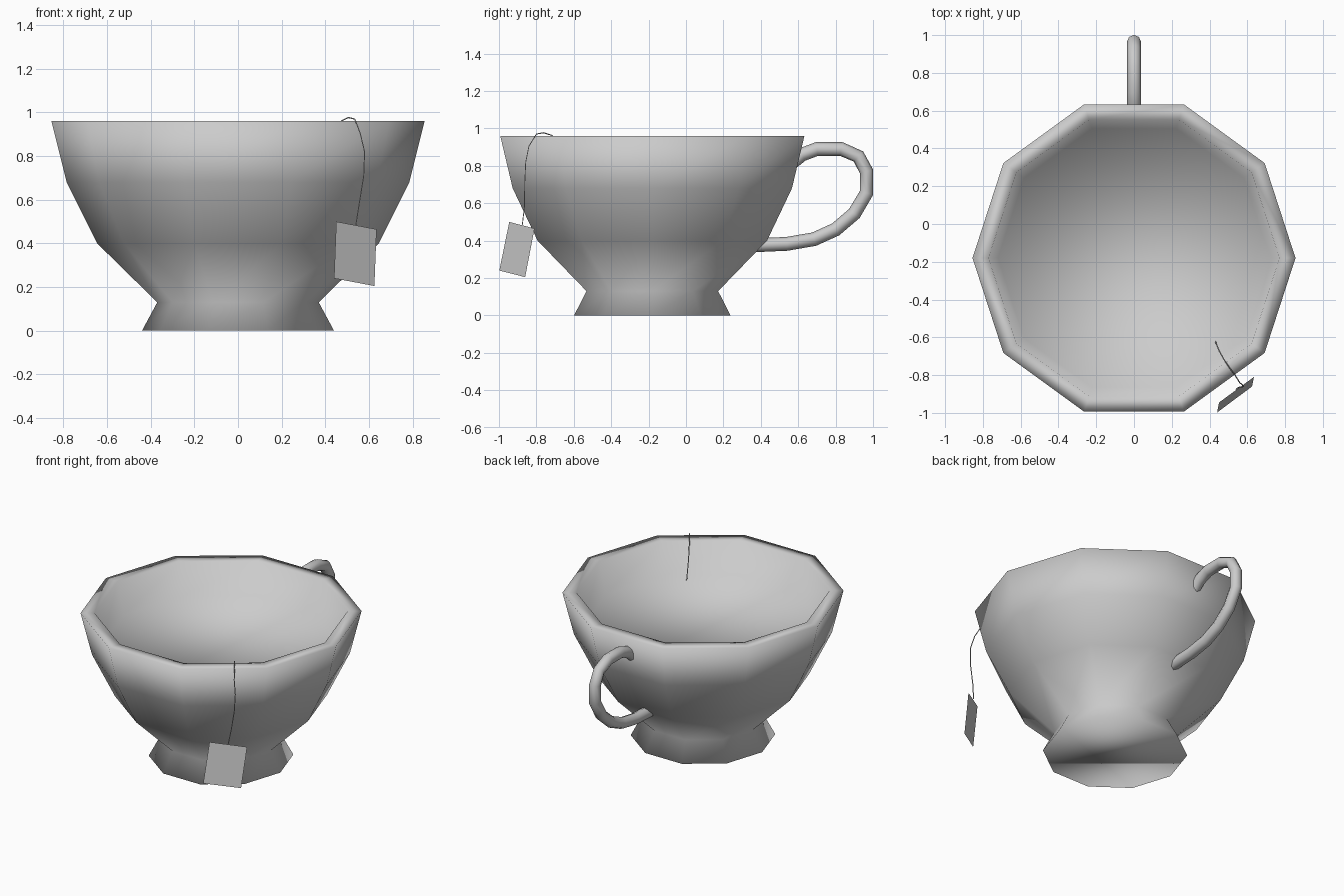
import bpy, bmesh
from math import cos, sin, pi

if "Cube" in bpy.data.objects:
    bpy.data.objects.remove(bpy.data.objects["Cube"])

SIDES = 10
CENTRE_Y = -0.18


def make_object(name, bm, smooth=True):
    mesh = bpy.data.meshes.new(name)
    for f in bm.faces:
        f.smooth = smooth
    bm.to_mesh(mesh)
    bm.free()
    obj = bpy.data.objects.new(name, mesh)
    bpy.context.collection.objects.link(obj)
    return obj


def lathe(name, profile):
    """Closed ten-sided solid from (radius, z) points, capped at both ends."""
    bm = bmesh.new()
    rings = [[bm.verts.new((r * cos(2 * pi * i / SIDES),
                            CENTRE_Y + r * sin(2 * pi * i / SIDES), z))
              for i in range(SIDES)] for r, z in profile]
    for a, b in zip(rings, rings[1:]):
        for i in range(SIDES):
            j = (i + 1) % SIDES
            bm.faces.new((a[i], a[j], b[j], b[i]))
    bm.faces.new(rings[0][::-1])
    bm.faces.new(rings[-1])
    bmesh.ops.recalc_face_normals(bm, faces=bm.faces)
    return make_object(name, bm)


def tube(name, points, radius, bevel_resolution):
    """Round tube along a polyline, converted to a mesh."""
    curve = bpy.data.curves.new(name + "_path", "CURVE")
    curve.dimensions = "3D"
    curve.bevel_depth = radius
    curve.bevel_resolution = bevel_resolution
    curve.use_fill_caps = True
    spline = curve.splines.new("POLY")
    spline.points.add(len(points) - 1)
    for p, co in zip(spline.points, points):
        p.co = (*co, 1)
    path = bpy.data.objects.new(name + "_path", curve)
    bpy.context.collection.objects.link(path)
    bpy.context.view_layer.update()
    mesh = bpy.data.meshes.new_from_object(
        path.evaluated_get(bpy.context.evaluated_depsgraph_get()))
    bpy.data.objects.remove(path)
    mesh.shade_smooth()
    obj = bpy.data.objects.new(name, mesh)
    bpy.context.collection.objects.link(obj)
    return obj


# Cup: flared foot, bowl, thick rim, inner wall down to the drink surface
lathe("cup", [(0.44, 0), (0.37, 0.13), (0.645, 0.40), (0.785, 0.68),
              (0.855, 0.96), (0.77, 0.96), (0.72, 0.75)])

# Handle: loop at the back, ends sunk into the cup wall
handle = [(0.57, 0.82), (0.62, 0.86), (0.70, 0.89), (0.83, 0.89),
          (0.922, 0.85), (0.965, 0.77), (0.965, 0.655), (0.90, 0.545),
          (0.80, 0.46), (0.685, 0.408), (0.54, 0.383), (0.36, 0.375)]
tube("handle", [(0, y, z) for y, z in handle], 0.037, 2)

# String: from the drink, over the rim, down to the tag
tube("string", [(0.43, -0.62, 0.745), (0.45, -0.67, 0.87), (0.475, -0.715, 0.962),
                (0.505, -0.76, 0.977), (0.535, -0.80, 0.97), (0.56, -0.84, 0.905),
                (0.58, -0.857, 0.82), (0.576, -0.862, 0.71),
                (0.555, -0.864, 0.58), (0.54, -0.875, 0.485)], 0.003, 0)

# Tag: thin tilted card
bm = bmesh.new()
bm.faces.new([bm.verts.new(c) for c in (
    (0.44, -0.998, 0.24), (0.625, -0.86, 0.205),
    (0.635, -0.81, 0.465), (0.45, -0.945, 0.50))])
make_object("tag", bm, smooth=False)
